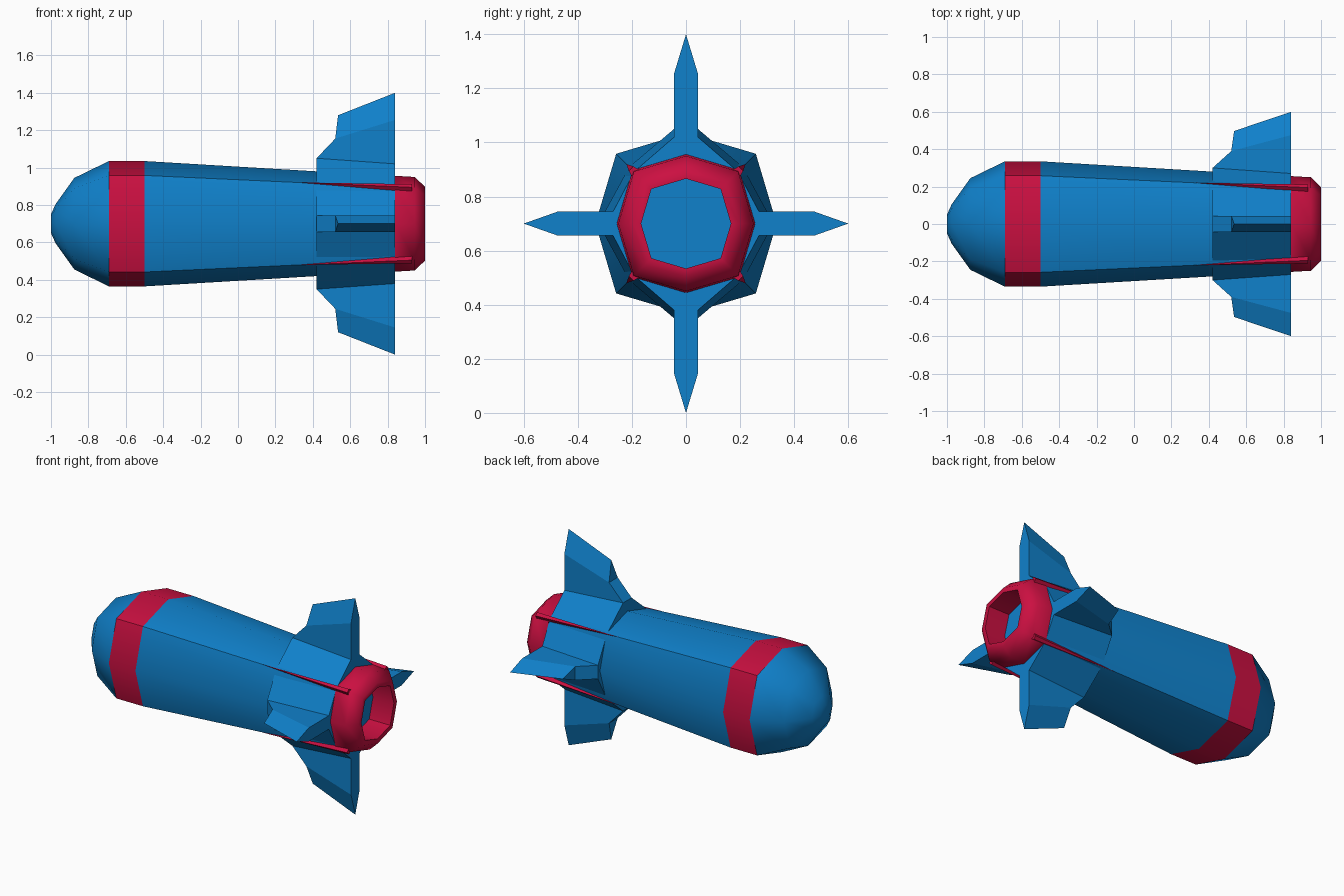
import bpy, bmesh
from math import radians, cos, sin, pi

if "Cube" in bpy.data.objects:
    bpy.data.objects.remove(bpy.data.objects["Cube"])

CZ = 0.7       # height of the long axis
DIAG = 1.09    # diagonal corners of the eight-sided section sit further out


def material(name, rgb):
    m = bpy.data.materials.new(name)
    m.diffuse_color = (*rgb, 1)
    m.use_nodes = True
    m.node_tree.nodes["Principled BSDF"].inputs["Base Color"].default_value = m.diffuse_color
    return m


BLUE = material("blue", (0.005, 0.22, 0.6))
RED = material("red", (0.6, 0.005, 0.053))


def section(r):
    """Eight-sided section as (y, z) points."""
    return [(r * (DIAG if i % 2 else 1) * cos(i * pi / 4),
             r * (DIAG if i % 2 else 1) * sin(i * pi / 4)) for i in range(8)]


def finish(bm, name, mat, smooth=None):
    bmesh.ops.recalc_face_normals(bm, faces=bm.faces)
    me = bpy.data.meshes.new(name)
    bm.to_mesh(me)
    bm.free()
    me.materials.append(mat)
    if smooth:
        for p in me.polygons:
            p.use_smooth = True
        me.set_sharp_from_angle(angle=radians(smooth))
    ob = bpy.data.objects.new(name, me)
    ob.location.z = CZ
    bpy.context.collection.objects.link(ob)
    return ob


def loft(name, rings, mat, caps=(True, True), smooth=None):
    """Skin a list of (x, [(y, z), ...]) sections."""
    bm = bmesh.new()
    loops = [[bm.verts.new((x, y, z)) for y, z in pts] for x, pts in rings]
    for a, b in zip(loops, loops[1:]):
        n = len(a)
        for i in range(n):
            j = (i + 1) % n
            bm.faces.new((a[i], a[j], b[j], b[i]))
    if caps[0]:
        bm.faces.new(loops[0])
    if caps[1]:
        bm.faces.new(loops[-1])
    return finish(bm, name, mat, smooth)


def lathe(name, profile, mat, caps, smooth=50):
    return loft(name, [(x, section(r)) for x, r in profile], mat, caps, smooth)


# Nose, stripe and tapering body
lathe("nose", [(-1, .05), (-.975, .105), (-.875, .245), (-.69, .335)], BLUE, (True, False), 60)
lathe("stripe", [(-.69, .335), (-.5, .335)], RED, (False, False))
lathe("body", [(-.5, .335), (.42, .28), (.84, .253)], BLUE, (False, True))

# Nozzle with a hollow end
lathe("nozzle", [(.84, .256), (.945, .25), (1, .197), (1, .166), (.85, .166)], RED, (False, False))
lathe("nozzle_floor", [(.845, .17), (.85, .17)], BLUE, (True, True))


# Tail collar that carries the fins
def collar(zr, yr, d, t=.044):
    quarter = [(yr, t), (d, d), (t, zr)]
    half = quarter + [(-y, z) for y, z in reversed(quarter)]
    return half + [(-y, -z) for y, z in half]


loft("tail_collar", [(.42, collar(.35, .30, .21)), (.84, collar(.32, .27, .192))], BLUE)

# Four fins with a knife edge; the sideways pair is a little shorter
T = .044
for i, name in enumerate(("top_fin", "left_fin", "bottom_fin", "right_fin")):
    k = 1 if i % 2 == 0 else .857
    bm = bmesh.new()
    side = [[bm.verts.new((x, s * T, r * k)) for x, r in
             ((.42, .35), (.52, .455), (.84, .555), (.84, .2), (.42, .2))] for s in (-1, 1)]
    front, back = bm.verts.new((.535, 0, .58 * k)), bm.verts.new((.84, 0, .7 * k))
    for v in side:
        bm.faces.new((v[0], v[1], v[3], v[4]))
        bm.faces.new((v[1], v[2], v[3]))
        bm.faces.new((v[1], front, back, v[2]))
    a, b = side
    for p, q in ((0, 1), (2, 3), (3, 4), (4, 0)):
        bm.faces.new((a[p], a[q], b[q], b[p]))
    bm.faces.new((a[1], front, b[1]))
    bm.faces.new((a[2], back, b[2]))
    finish(bm, name, BLUE).rotation_euler.x = i * pi / 2

# Red ridges along the diagonals, pointed at the front
for i in range(4):
    bm = bmesh.new()
    tip = bm.verts.new((.335, 0, .312))
    low = bm.verts.new((.335, 0, .26))
    end = [bm.verts.new((.93, y, z)) for y, z in
           ((-.024, .24), (-.012, .287), (.012, .287), (.024, .24))]
    bm.faces.new(end)
    bm.faces.new((tip, end[1], end[2]))
    bm.faces.new((tip, low, end[0], end[1]))
    bm.faces.new((tip, end[2], end[3], low))
    bm.faces.new((low, end[3], end[0]))
    finish(bm, f"ridge_{i + 1}", RED).rotation_euler.x = pi / 4 + i * pi / 2
